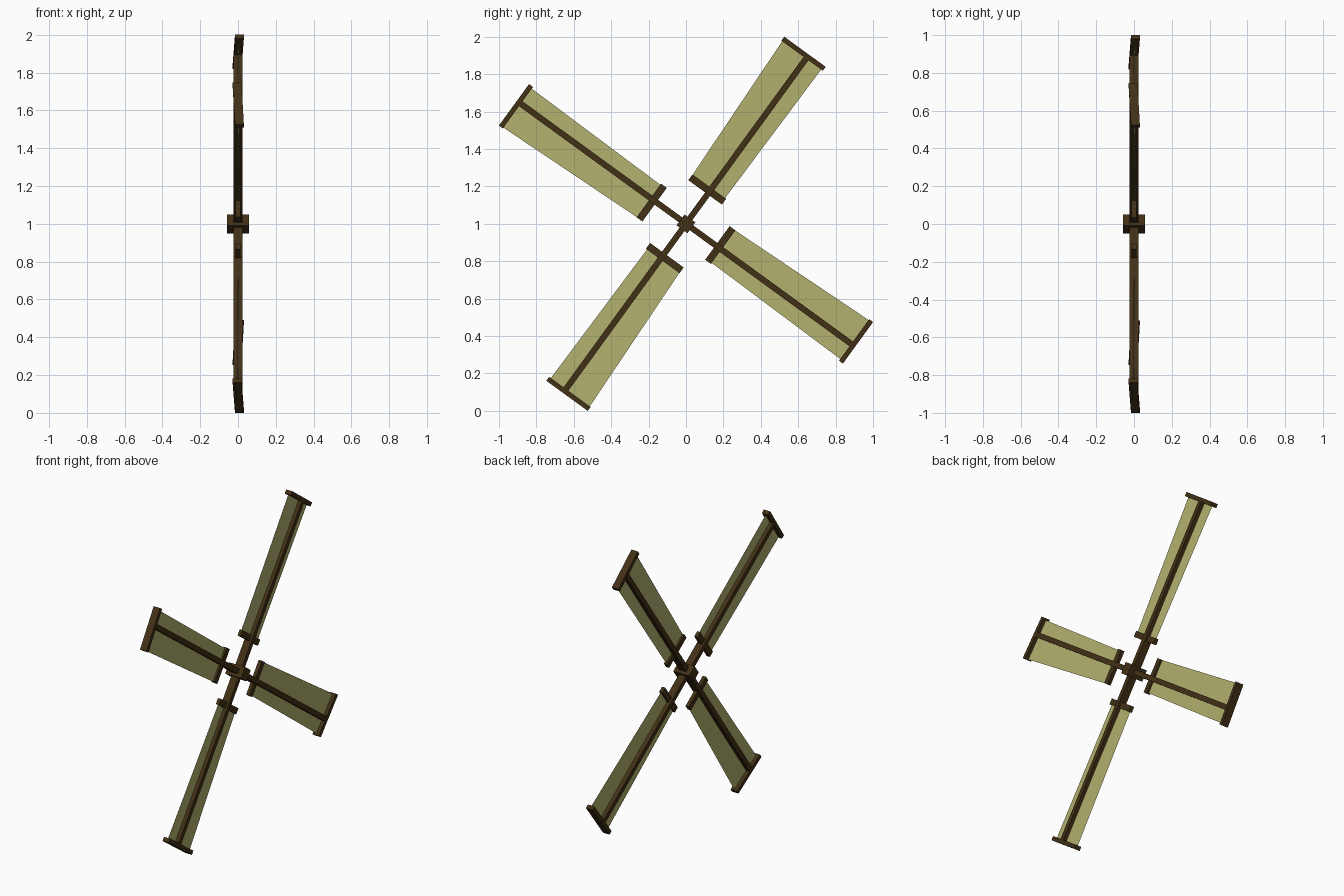
import bpy, math

if "Cube" in bpy.data.objects:
    bpy.data.objects.remove(bpy.data.objects["Cube"])

def material(name, color):
    m = bpy.data.materials.new(name)
    m.diffuse_color = color
    m.use_nodes = True
    m.node_tree.nodes["Principled BSDF"].inputs["Base Color"].default_value = m.diffuse_color
    return m

wood = material("dark_wood", (0.055, 0.03, 0.008, 1))
cloth = material("sail_cloth", (0.45, 0.44, 0.16, 1))
TWIST = 0.046  # slope of the sail tip towards +x

def place(x, v, u, angle):
    """Arm space (depth, across, along) to world space."""
    c, s = math.cos(angle), math.sin(angle)
    return (x, u * c - v * s, 1 + u * s + v * c)

def add_mesh(name, points, faces, angle, mat):
    mesh = bpy.data.meshes.new(name)
    mesh.from_pydata([place(*p, angle) for p in points], [], faces)
    mesh.materials.append(mat)
    ob = bpy.data.objects.new(name, mesh)
    bpy.context.collection.objects.link(ob)
    return ob

BOX_FACES = [(0, 1, 3, 2), (4, 6, 7, 5), (0, 4, 5, 1),
             (2, 3, 7, 6), (0, 2, 6, 4), (1, 5, 7, 3)]

def add_box(name, half_x, v_range, u_range, angle, slope=0):
    pts = [(x + slope * v, v, u) for x in (-half_x, half_x)
           for v in v_range for u in u_range]
    return add_mesh(name, pts, BOX_FACES, angle, wood)

# central hub, turned with the arms
base = math.radians(54)
add_box("hub", 0.058, (-0.036, 0.036), (-0.036, 0.036), base)

# four identical arms
for i in range(4):
    a = base + i * math.pi / 2
    add_box(f"spar_{i}", 0.025, (-0.016, 0.016), (0.0, 1.1), a)
    add_box(f"inner_bar_{i}", 0.012, (-0.095, 0.127), (0.196, 0.234), a)
    add_box(f"outer_bar_{i}", 0.0235, (-0.111, 0.163), (1.092, 1.118), a, TWIST)
    # tapering, slightly twisted sail sheet
    sail = [(0, -0.088, 0.215), (0, 0.125, 0.215),
            (0.158 * TWIST, 0.158, 1.1), (-0.1 * TWIST, -0.1, 1.1)]
    add_mesh(f"sail_{i}", sail, [(0, 1, 2, 3)], a, cloth)
